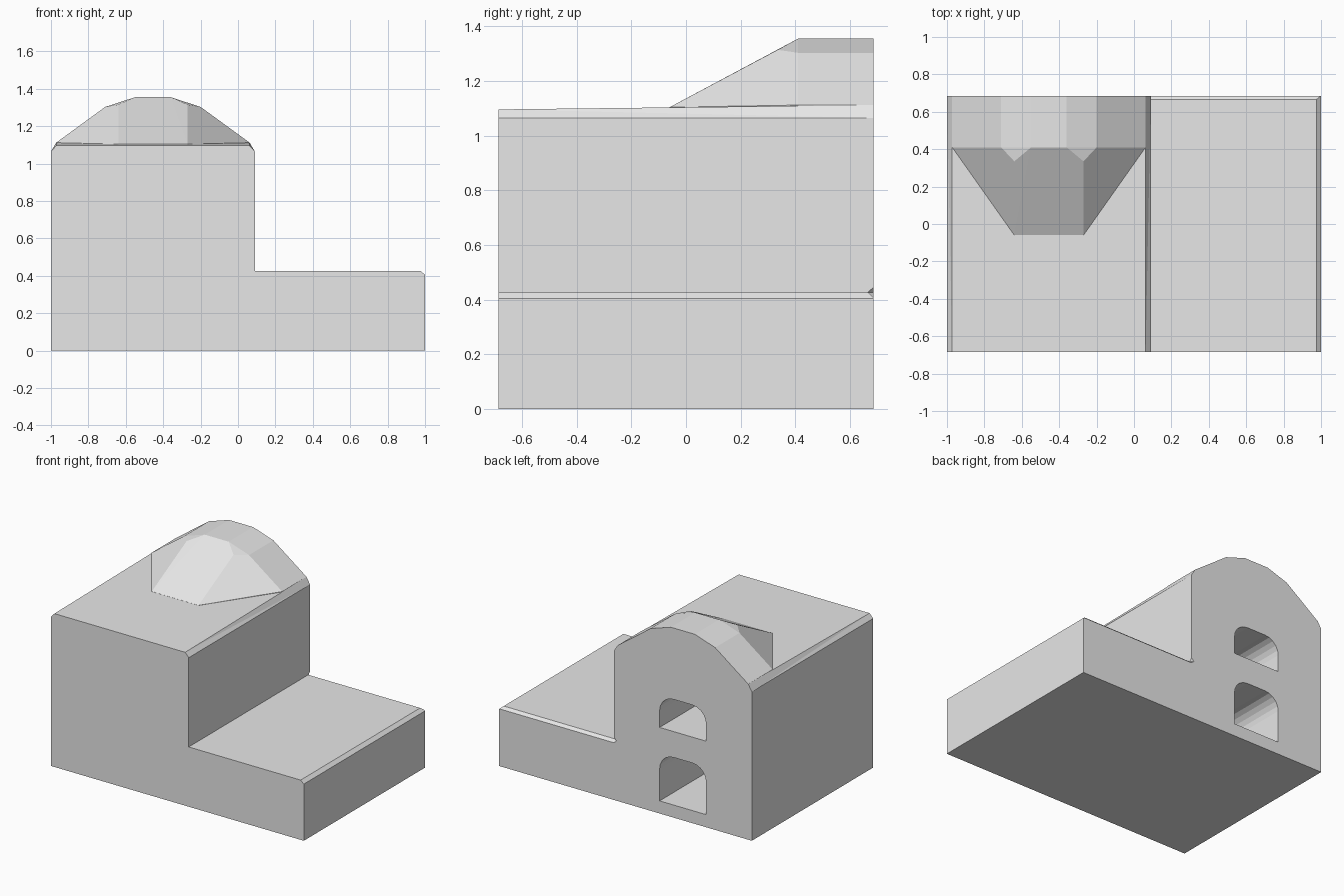
import bpy, bmesh, math

cube = bpy.data.objects.get("Cube")
if cube:
    bpy.data.objects.remove(cube, do_unlink=True)

stone = bpy.data.materials.new("pale_grey_plaster")
stone.use_nodes = True
GREY = (0.8, 0.8, 0.8, 1)
stone.diffuse_color = GREY
stone.node_tree.nodes["Principled BSDF"].inputs["Base Color"].default_value = GREY

FRONT, BACK = -0.685, 0.685


def finish(name, bm):
    bmesh.ops.recalc_face_normals(bm, faces=bm.faces)
    mesh = bpy.data.meshes.new(name)
    bm.to_mesh(mesh)
    bm.free()
    mesh.materials.append(stone)
    obj = bpy.data.objects.new(name, mesh)
    bpy.context.collection.objects.link(obj)
    return obj


def prism(name, profile, y0, y1, front_drop=0):
    """Extrude an x-z profile along y; the high roof may drop towards the front."""
    bm = bmesh.new()
    near = [bm.verts.new((x, y0, z - (front_drop if z > 1.08 else 0))) for x, z in profile]
    far = [bm.verts.new((x, y1, z)) for x, z in profile]
    bm.faces.new(near)
    bm.faces.new(far)
    for i in range(len(profile)):
        j = (i + 1) % len(profile)
        bm.faces.new((near[i], near[j], far[j], far[i]))
    bmesh.ops.triangulate(bm, faces=[f for f in bm.faces if len(f.verts) == 4])
    return finish(name, bm)


def hull(name, points):
    bm = bmesh.new()
    for p in points:
        bm.verts.new(p)
    res = bmesh.ops.convex_hull(bm, input=bm.verts)
    loose = [g for g in res["geom_interior"] if isinstance(g, bmesh.types.BMVert)]
    bmesh.ops.delete(bm, geom=loose, context="VERTS")
    bmesh.ops.dissolve_limit(bm, angle_limit=0.01, verts=bm.verts, edges=bm.edges)
    return finish(name, bm)


def combine(target, tool, operation):
    tool.hide_render = True
    mod = target.modifiers.new(tool.name, "BOOLEAN")
    mod.operation = operation
    mod.solver = "EXACT"
    mod.object = tool
    bpy.context.view_layer.objects.active = target
    bpy.ops.object.modifier_apply(modifier=mod.name)
    bpy.data.objects.remove(tool, do_unlink=True)


# Tall hall and low side wing, with chamfered top edges
building = prism("building", [
    (-1, 0), (1, 0), (1, 0.405), (0.975, 0.427), (0.09, 0.427),
    (0.09, 1.065), (0.062, 1.112), (-0.972, 1.112), (-1, 1.065)],
    FRONT, BACK, front_drop=0.016)

# Faceted vault at the back, sloping down to the flat roof
MID = -0.455
vault = []
for s in (-1, 1):
    for y in (0.41, BACK):
        vault += [(MID + s * dx, y, z) for dx, z in
                  ((0.517, 1.05), (0.517, 1.112), (0.255, 1.303), (0.095, 1.355))]
    vault += [(MID + s * 0.185, -0.06, 1.05), (MID + s * 0.185, -0.06, 1.104),
              (MID + s * 0.185, 0.335, 1.314)]
combine(building, hull("vault", vault), "UNION")


# Two deep rounded-top windows in the back wall
def window_profile(bottom, top, half=0.184, radius=0.11, steps=5):
    pts = [(MID - half, bottom), (MID + half, bottom)]
    for s in (1, -1):
        arc = [(MID + s * (half - radius + radius * math.cos(a)),
                top - radius + radius * math.sin(a))
               for a in (math.pi / 2 * i / steps for i in range(steps + 1))]
        pts += arc if s > 0 else arc[::-1]
    return pts


for name, bottom, top in (("lower_window", 0.09, 0.43), ("upper_window", 0.615, 0.845)):
    combine(building, prism(name, window_profile(bottom, top), -0.2, BACK + 0.1), "DIFFERENCE")

# Chamfer along the back edge of the wing, with a small nick in the hall corner
notch = [(0.05, 0.705, 0.427)]
for x in (0.09, 1.05):
    notch += [(x, 0.665, 0.427), (x, 0.705, 0.391), (x, 0.705, 0.463)]
combine(building, hull("wing_edge_notch", notch), "DIFFERENCE")

for poly in building.data.polygons:
    poly.use_smooth = False
    poly.material_index = 0
